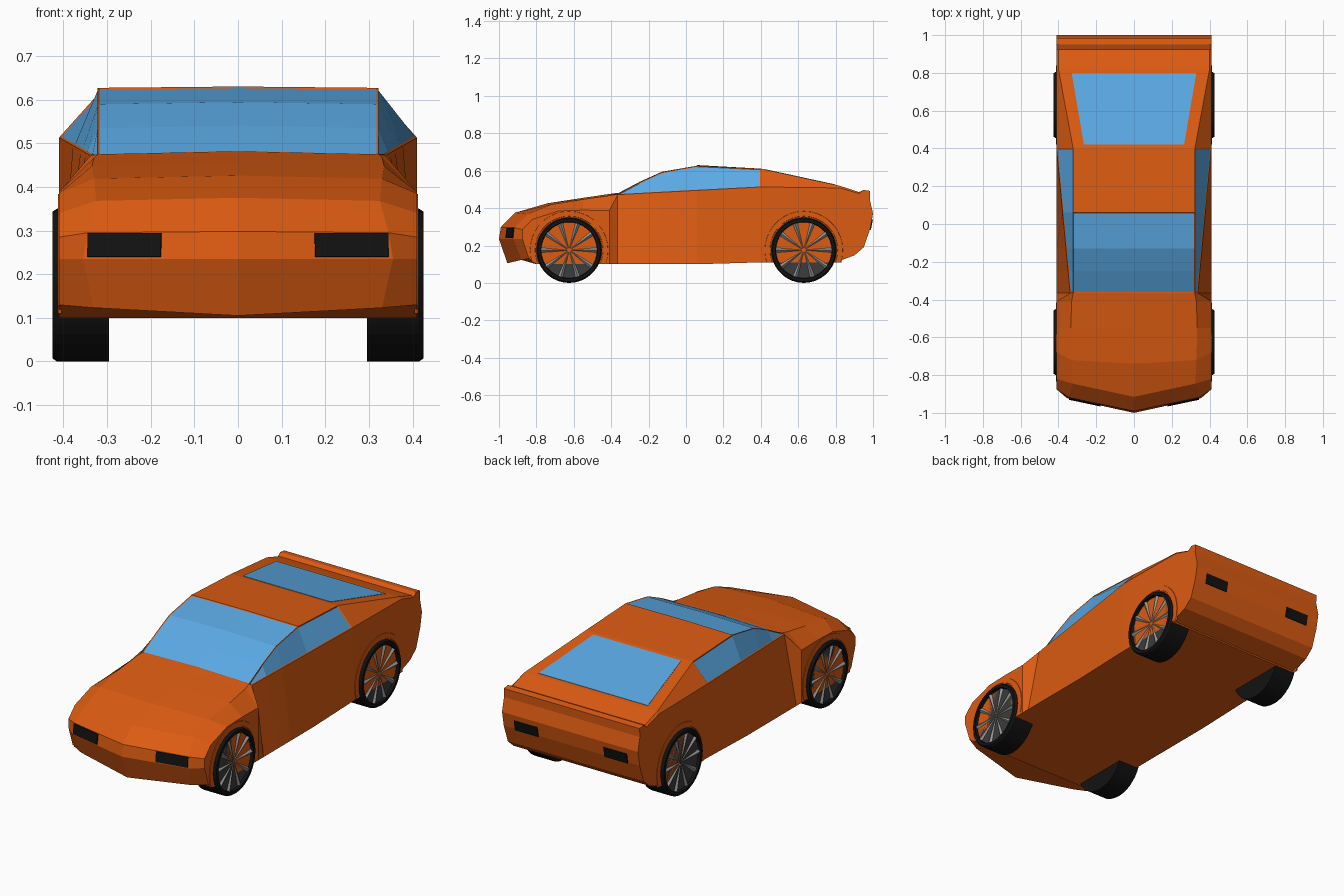
import bpy, bmesh, math
from mathutils import Matrix, Vector

if "Cube" in bpy.data.objects:
    bpy.data.objects.remove(bpy.data.objects["Cube"])


def material(name, rgb):
    m = bpy.data.materials.new(name)
    m.diffuse_color = (*rgb, 1)
    m.use_nodes = True
    m.node_tree.nodes["Principled BSDF"].inputs["Base Color"].default_value = m.diffuse_color
    return m


PAINT = material("paint", (0.72, 0.106, 0.006))
GLASS = material("glass", (0.105, 0.40, 0.78))
BLACK = material("black", (0.006, 0.006, 0.006))
RIM = material("rim_dark", (0.045, 0.045, 0.045))
SPOKE = material("spoke_grey", (0.32, 0.32, 0.31))


def finish(name, bm, *mats):
    bmesh.ops.recalc_face_normals(bm, faces=bm.faces[:])
    me = bpy.data.meshes.new(name)
    bm.to_mesh(me)
    bm.free()
    for m in mats:
        me.materials.append(m)
    ob = bpy.data.objects.new(name, me)
    bpy.context.collection.objects.link(ob)
    return ob


# Body stations: centre, top edge and shoulder point of each cross-section
stations = [
    [(0, -.955, .105), (.33, -.88, .123), (.41, -.84, .13)],
    [(0, -1.0, .235), (.355, -.922, .235), (.41, -.875, .235)],
    [(0, -.99, .298), (.345, -.918, .295), (.41, -.875, .285)],
    [(0, -.915, .375), (.325, -.845, .368), (.41, -.82, .34)],
    [(0, -.74, .426), (.33, -.72, .419), (.41, -.68, .385)],
    [(0, -.55, .455), (.335, -.55, .447), (.41, -.55, .389)],
    [(0, -.42, .474), (.33, -.41, .467), (.41, -.41, .387)],
]
# Cabin: the shoulder widens towards the rear
for y, z in [(-.365, .482), (-.25, .543), (-.13, .597), (.06, .63), (.40, .611)]:
    t = (y + .365) / .765
    stations.append([(0, y, z), (.322, y, z - .007 * (1 - t)),
                     (.338 + .072 * t, y, .472 + .041 * t)])
# Tail: deck, lip and rear face
for y, z, drop in [(.82, .52, .012), (.925, .486, .008), (.95, .497, 0), (.985, .492, 0),
                   (.983, .445, 0), (1.0, .37, 0), (.985, .29, 0), (.95, .19, 0),
                   (.90, .147, 0), (.80, .118, 0)]:
    stations.append([(0, y, z), (.40, y, z), (.41, y, z - drop)])

bm = bmesh.new()
rings = []
for c, e, s in stations:
    yb = max(-.8, min(.8, s[1]))
    half = [e, s, (.41, yb, .10 if yb < .4 else .11)]
    ring = [c] + half + [(-x, y, z) for x, y, z in reversed(half)]
    rings.append([bm.verts.new(p) for p in ring])
for i, (a, b) in enumerate(zip(rings, rings[1:])):
    for j in range(7):
        k = (j + 1) % 7
        f = bm.faces.new((a[j], a[k], b[k], b[j]))
        if 7 <= i <= 9 and j in (0, 6):
            f.material_index = 1
        elif 7 <= i <= 10 and j in (1, 5):
            f.material_index = 2 if j == 1 else 3
bm.faces.new(rings[0])
bm.faces.new(rings[-1])
bmesh.ops.remove_doubles(bm, verts=bm.verts[:], dist=.0005)
bmesh.ops.recalc_face_normals(bm, faces=bm.faces[:])
# Windscreen and side windows sit in thin recessed frames
panes = [[f for f in bm.faces if f.material_index == k] for k in (1, 2, 3)]
for pane in panes:
    frame = bmesh.ops.inset_region(bm, faces=pane, thickness=.005, depth=-.003,
                                   use_even_offset=True)["faces"]
    for f in frame:
        f.material_index = 0
    for f in pane:
        f.material_index = 1
finish("car_body", bm, PAINT, GLASS)

AXLES = {"front": -.625, "rear": .63}
WHEEL_Z = .175


def lathe(name, profile, side, y, mat, n=36, capped=True):
    """Spin (radius, x) points around the axle."""
    bm = bmesh.new()
    rows = []
    for r, x in profile:
        rows.append([bm.verts.new((side * x, y + r * math.cos(math.tau * i / n),
                                   WHEEL_Z + r * math.sin(math.tau * i / n)))
                     for i in range(n)])
    for a, b in zip(rows, rows[1:]):
        for i in range(n):
            bm.faces.new((a[i], a[i - 1], b[i - 1], b[i]))
    if capped:
        bm.faces.new(rows[0])
        bm.faces.new(rows[-1])
    return finish(name, bm, mat)


def spokes(name, side, y):
    """Ten ridged wedges widening towards the rim."""
    bm = bmesh.new()
    for k in range(10):
        a = math.tau * k / 10 + math.pi / 10

        def pt(r, da, x):
            return bm.verts.new((side * x, y + r * math.sin(a + da),
                                 WHEEL_Z + r * math.cos(a + da)))
        inner = [pt(.012, -.25, .408), pt(.012, 0, .413), pt(.012, .25, .408)]
        outer = [pt(.15, -.1, .408), pt(.15, 0, .421), pt(.15, .1, .408)]
        for i in range(3):
            bm.faces.new((inner[i], inner[i - 1], outer[i - 1], outer[i]))
        bm.faces.new(inner)
        bm.faces.new(outer)
    return finish(name, bm, SPOKE)


# Wheels and wheel arch trims
for end, y in AXLES.items():
    for label, side in (("left", 1), ("right", -1)):
        tag = f"{end}_{label}"
        lathe(tag + "_tyre", [(.175, .295), (.175, .415), (.168, .425), (.152, .425),
                              (.148, .405)], side, y, BLACK)
        lathe(tag + "_rim", [(.149, .40), (.149, .410)], side, y, RIM)
        spokes(tag + "_spokes", side, y)
        # arch trim: only the part of the ring above the sill
        trim = lathe(tag + "_arch", [(.178, .404), (.182, .4125), (.208, .4125), (.211, .404),
                                     (.178, .404)], side, y, PAINT, capped=False)
        bm = bmesh.new()
        bm.from_mesh(trim.data)
        bmesh.ops.bisect_plane(bm, geom=bm.verts[:] + bm.edges[:] + bm.faces[:],
                               plane_co=(0, 0, .11), plane_no=(0, 0, -1), clear_outer=True)
        bm.to_mesh(trim.data)
        bm.free()


def lamp(name, centre, size, tilt, turn):
    bm = bmesh.new()
    m = (Matrix.Translation(centre) @ Matrix.Rotation(turn, 4, 'Z')
         @ Matrix.Rotation(tilt, 4, 'X') @ Matrix.Diagonal((*size, 1)))
    bmesh.ops.create_cube(bm, size=1, matrix=m)
    finish(name, bm, BLACK)


# Head and tail lamps
for label, side in (("left", 1), ("right", -1)):
    lamp("headlamp_" + label, (side * .26, -.940, .267), (.172, .010, .055),
         -.12, side * .208)
    lamp("tail_lamp_" + label, (side * .27, .989, .312), (.14, .010, .055), -.19, 0)

# Rear window on the sloping deck
bm = bmesh.new()


def deck(x, y):
    return Vector((x, y, .611 - .091 * (y - .40) / .42))


pane = bm.faces.new([bm.verts.new(deck(x, y)) for x, y in
                     ((-.265, .42), (.265, .42), (.33, .80), (-.33, .80))])
up = Vector((0, 0, .002))
bmesh.ops.translate(bm, verts=pane.verts[:], vec=-up)
top = bmesh.ops.extrude_face_region(bm, geom=[pane])["geom"]
bmesh.ops.translate(bm, verts=[v for v in top if isinstance(v, bmesh.types.BMVert)],
                    vec=up * 2)
finish("rear_window", bm, GLASS)
